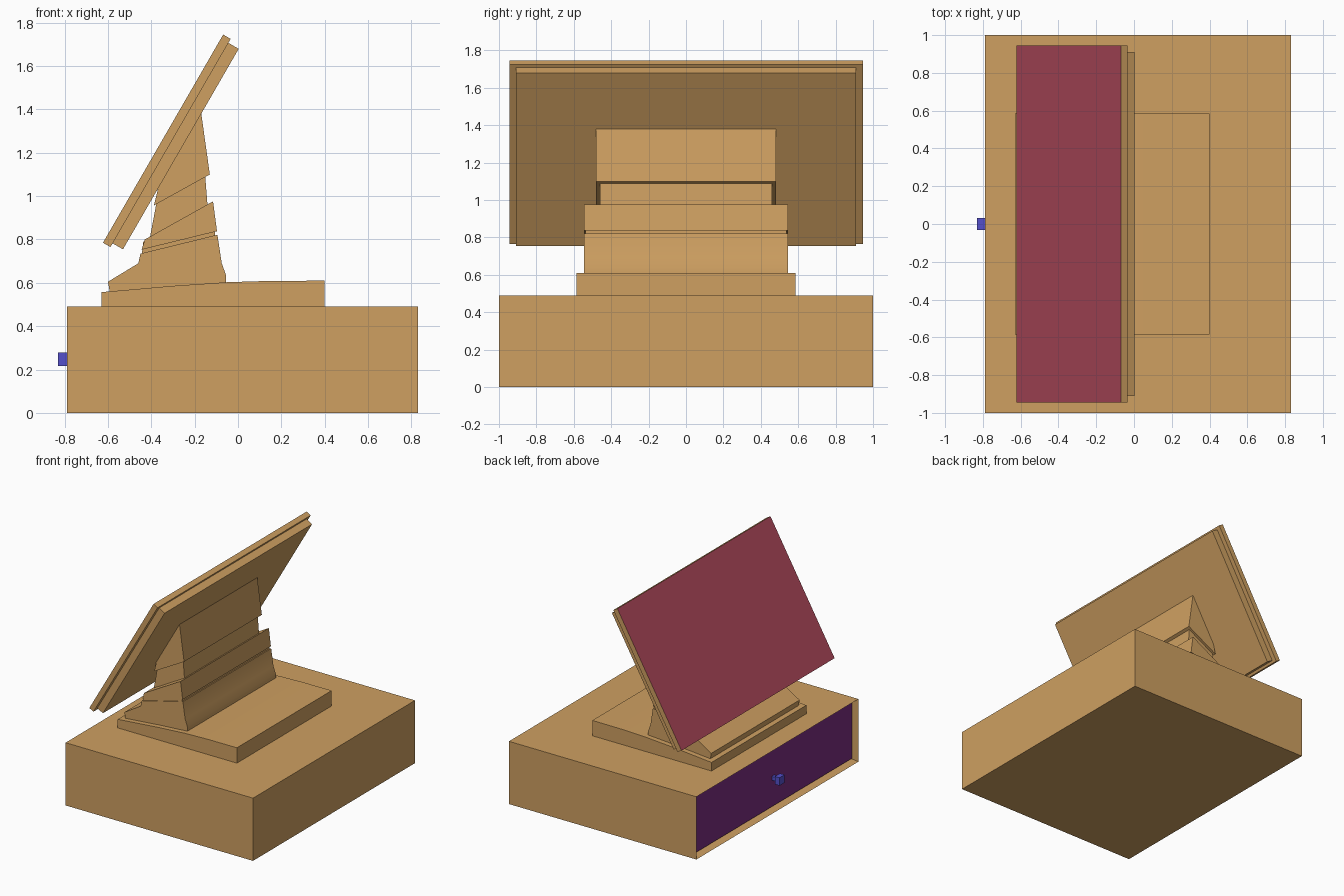
import bpy, bmesh, math
from mathutils import Matrix, Vector

if "Cube" in bpy.data.objects:
    bpy.data.objects.remove(bpy.data.objects["Cube"])


def material(name, rgb):
    m = bpy.data.materials.new(name)
    m.diffuse_color = (*rgb, 1)
    m.use_nodes = True
    m.node_tree.nodes["Principled BSDF"].inputs["Base Color"].default_value = m.diffuse_color
    return m


WOOD = material("wood", (0.62, 0.35, 0.12))
RED = material("screen_red", (0.45, 0.07, 0.11))
PURPLE = material("drawer_purple", (0.20, 0.028, 0.22))
BLUE = material("knob_blue", (0.09, 0.08, 0.60))


def finish(name, bm, mat):
    bmesh.ops.recalc_face_normals(bm, faces=bm.faces)
    me = bpy.data.meshes.new(name)
    bm.to_mesh(me)
    bm.free()
    me.materials.append(mat)
    ob = bpy.data.objects.new(name, me)
    bpy.context.collection.objects.link(ob)
    return ob


def extrude_profile(name, pts, half_width, mat=WOOD, smooth=False):
    """Side profile in x/z, extruded symmetrically along y."""
    bm = bmesh.new()
    face = bm.faces.new([bm.verts.new((x, -half_width, z)) for x, z in pts])
    new = bmesh.ops.extrude_face_region(bm, geom=[face])["geom"]
    bmesh.ops.translate(bm, vec=(0, 2 * half_width, 0),
                        verts=[v for v in new if isinstance(v, bmesh.types.BMVert)])
    ob = finish(name, bm, mat)
    if smooth:
        ob.data.shade_smooth()
        ob.data.set_sharp_from_angle(angle=math.radians(30))
    return ob


def box(name, x0, x1, z0, z1, half_width, mat=WOOD):
    return extrude_profile(name, [(x0, z0), (x1, z0), (x1, z1), (x0, z1)], half_width, mat)


# Base cabinet with a recessed opening in its -x face
bm = bmesh.new()
bmesh.ops.create_cube(bm, size=1, matrix=Matrix.Translation((0.02, 0, 0.245))
                      @ Matrix.Diagonal((1.62, 2.0, 0.49, 1)))
bm.normal_update()
opening = next(f for f in bm.faces if f.normal.x < -0.9)
bmesh.ops.inset_region(bm, faces=[opening], thickness=0.025)
bmesh.ops.translate(bm, vec=(0.05, 0, 0), verts=opening.verts)
finish("base_cabinet", bm, WOOD)

# Drawer front, knob and knob stem
box("drawer_front", -0.752, -0.735, 0.026, 0.464, 0.974, PURPLE)
box("drawer_knob", -0.83, -0.79, 0.217, 0.279, 0.031, BLUE)
box("knob_stem", -0.792, -0.75, 0.233, 0.263, 0.015, BLUE)

# Plinth with a gently sloping top
extrude_profile("plinth", [(-0.63, 0.485), (0.40, 0.485), (0.40, 0.61), (0.15, 0.609),
                           (-0.05, 0.603), (-0.30, 0.586), (-0.63, 0.557)], 0.585, smooth=True)

# Stand: foot, seam, collar, narrow joint, head
extrude_profile("stand_foot", [(-0.59, 0.55), (-0.055, 0.59), (-0.055, 0.635), (-0.075, 0.69),
                               (-0.095, 0.822), (-0.45, 0.735), (-0.46, 0.69), (-0.60, 0.605)],
                0.545, smooth=True)
extrude_profile("stand_seam", [(-0.445, 0.72), (-0.105, 0.80), (-0.108, 0.86), (-0.437, 0.79)],
                0.538)
extrude_profile("stand_collar", [(-0.445, 0.753), (-0.097, 0.838), (-0.115, 0.975),
                                 (-0.135, 0.965), (-0.43, 0.80)], 0.545)
extrude_profile("stand_joint", [(-0.41, 0.79), (-0.14, 0.95), (-0.152, 1.10), (-0.375, 0.975)],
                0.46)
extrude_profile("stand_head", [(-0.388, 0.957), (-0.13, 1.10), (-0.17, 1.385), (-0.20, 1.385),
                               (-0.385, 1.06), (-0.37, 1.03)], 0.48)

# Tilted screen: s runs up the slope, t runs backwards from the front face
corner = Vector((-0.623, 0.785))
up, back = Vector((0.5, 0.866)), Vector((0.866, -0.5))


def slab(name, s0, s1, t0, t1, half_width):
    pts = [corner + s * up + t * back for s, t in ((s0, t0), (s1, t0), (s1, t1), (s0, t1))]
    return extrude_profile(name, pts, half_width)


screen = slab("screen_panel", 0, 1.109, 0, 0.04, 0.945)
screen.data.materials.append(RED)
for p in screen.data.polygons:
    if p.normal.x < -0.8:
        p.material_index = 1
slab("screen_back", 0.02, 1.088, 0.039, 0.095, 0.91)
